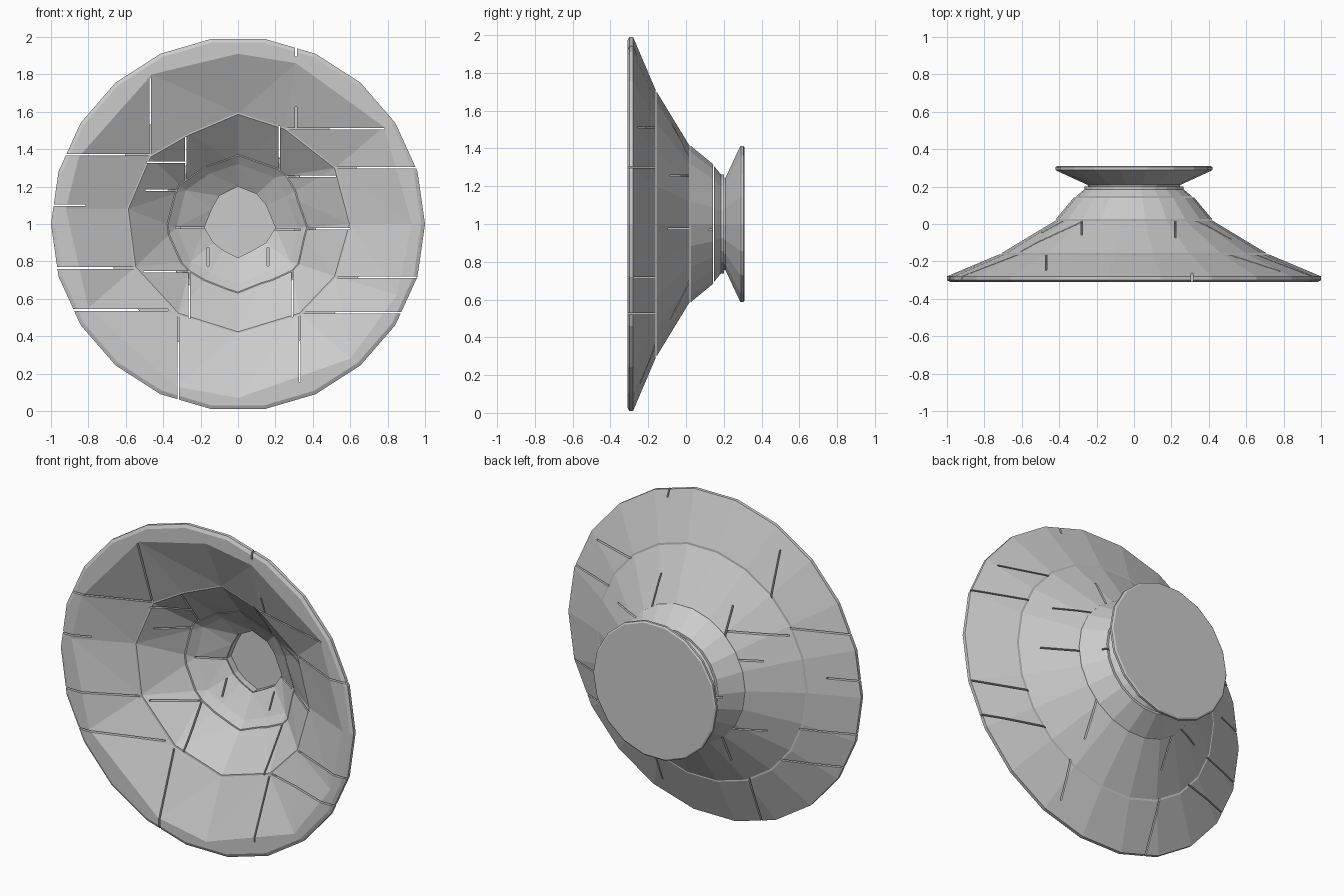
import bpy, bmesh, math
from mathutils import Matrix

if "Cube" in bpy.data.objects:
    bpy.data.objects.remove(bpy.data.objects["Cube"])

stone = bpy.data.materials.new("grey stone")
stone.use_nodes = True
GREY = (0.6, 0.6, 0.6, 1)
stone.diffuse_color = GREY
stone.node_tree.nodes["Principled BSDF"].inputs["Base Color"].default_value = GREY


def make_object(name, bm):
    bmesh.ops.recalc_face_normals(bm, faces=bm.faces)
    mesh = bpy.data.meshes.new(name)
    bm.to_mesh(mesh)
    bm.free()
    mesh.materials.append(stone)
    obj = bpy.data.objects.new(name, mesh)
    bpy.context.collection.objects.link(obj)
    return obj


def loft(name, sections):
    """Closed solid through (y, [(x, height from axis)]) sections of equal count."""
    bm = bmesh.new()
    loops = [[bm.verts.new((x, y, z + 1)) for x, z in pts] for y, pts in sections]
    n = len(loops[0])
    for a, b in zip(loops, loops[1:]):
        for i in range(n):
            j = (i + 1) % n
            bm.faces.new((a[i], a[j], b[j], b[i]))
    bm.faces.new(loops[0])
    bm.faces.new(loops[-1])
    bmesh.ops.triangulate(bm, faces=[f for f in bm.faces if len(f.verts) == 4])
    return make_object(name, bm)


def lathe(name, profile, sides=22):
    def circle(r):
        steps = [2 * math.pi * (i + 0.5) / sides for i in range(sides)]
        return [(r * math.sin(a), r * math.cos(a)) for a in steps]
    return loft(name, [(y, circle(r)) for r, y in profile])


def joint_cutter(name, lines, width=0.009):
    """Thin slabs running front to back along straight joints."""
    bm = bmesh.new()
    for x0, z0, x1, z1 in lines:
        size = (abs(x1 - x0) + width, 2, abs(z1 - z0) + width, 1)
        place = Matrix.Translation(((x0 + x1) / 2, 0, (z0 + z1) / 2))
        bmesh.ops.create_cube(bm, size=1, matrix=place @ Matrix.Diagonal(size))
    return make_object(name, bm)


def carve(obj, cutters):
    for cutter in cutters:
        mod = obj.modifiers.new("cut", "BOOLEAN")
        mod.operation = "DIFFERENCE"
        mod.solver = "EXACT"
        mod.use_self = True
        mod.object = cutter
    bpy.context.view_layer.update()
    graph = bpy.context.evaluated_depsgraph_get()
    result = bpy.data.meshes.new_from_object(obj.evaluated_get(graph))
    obj.modifiers.clear()
    obj.data = result


# Irregular hollow: mouth, two steps and the small inner opening
mouth = [(0, .91), (.31, .86), (.78, .52), (.93, 0), (.85, -.38), (.6, -.72),
         (0, -.93), (-.33, -.87), (-.8, -.45), (-.92, .08), (-.85, .36), (-.46, .8)]
step_one = [(0, .59), (.25, .51), (.52, .3), (.6, 0), (.52, -.28), (.33, -.48),
            (0, -.58), (-.32, -.48), (-.55, -.23), (-.59, .08), (-.47, .36), (-.26, .48)]
step_two = [(0, .32), (.2, .25), (.26, .15), (.32, -.02), (.28, -.2), (.15, -.26),
            (0, -.32), (-.15, -.26), (-.25, -.2), (-.33, -.02), (-.28, .18), (-.15, .27)]
throat = [(0, .2), (.1, .16), (.15, .1), (.2, -.02), (.15, -.1), (.08, -.14),
          (0, -.18), (-.08, -.14), (-.13, -.1), (-.18, -.02), (-.14, .08), (-.1, .15)]
hollow = loft("hollow_cutter", [(-.5, mouth), (-.31, mouth), (-.16, step_one),
                                (.06, step_two), (.14, throat), (.25, throat)])

# Masonry joints of the two big rings
outer_joints = joint_cutter("outer_joint_cutter", [
    (-.47, 1.36, -.47, 1.78), (-.95, 1.37, -.47, 1.37), (-1, 1.1, -.82, 1.1),
    (-.98, .765, -.55, .765), (-.9, .54, -.38, .54), (-.32, .05, -.32, .5),
    (.33, .16, .33, .52), (.33, .525, .93, .525), (.52, .715, .95, .715),
    (.52, 1.3, .96, 1.3), (.22, 1.51, .78, 1.51), (.31, 1.9, .31, 2), (.31, 1.51, .31, 1.62)])
middle_joints = joint_cutter("middle_joint_cutter", [
    (-.6, 1.33, -.28, 1.33), (-.49, 1.18, -.28, 1.18), (-.28, 1.18, -.28, 1.46),
    (-.5, .745, -.26, .745), (-.26, .5, -.26, .745), (.29, .5, .29, .8),
    (.22, 1.27, .22, 1.52), (.22, 1.255, .52, 1.255), (.32, .975, .6, .975)])
inner_joints = joint_cutter("inner_joint_cutter", [
    (-.33, .98, -.18, .98), (.2, .97, .33, .97), (.16, .78, .16, .87), (-.16, .78, -.16, .87)])

# Stepped rings, front to back
rings = [
    ("outer_ring", [(.98, -.31), (1, -.3), (1, -.28), (.72, -.162)], outer_joints),
    ("middle_ring", [(.71, -.157), (.42, .018)], middle_joints),
    ("inner_ring", [(.42, .023), (.32, .143)], inner_joints),
    ("neck_ring", [(.31, .148), (.265, .185), (.265, .2)], None),
]
for name, profile, joints in rings:
    carve(lathe(name, profile), [hollow] + ([joints] if joints else []))

# Flared foot closing the back
lathe("flared_foot", [(.24, .19), (.25, .21), (.41, .283), (.42, .29), (.42, .304), (.41, .31)], 18)

for cutter in (hollow, outer_joints, middle_joints, inner_joints):
    bpy.data.objects.remove(cutter)
